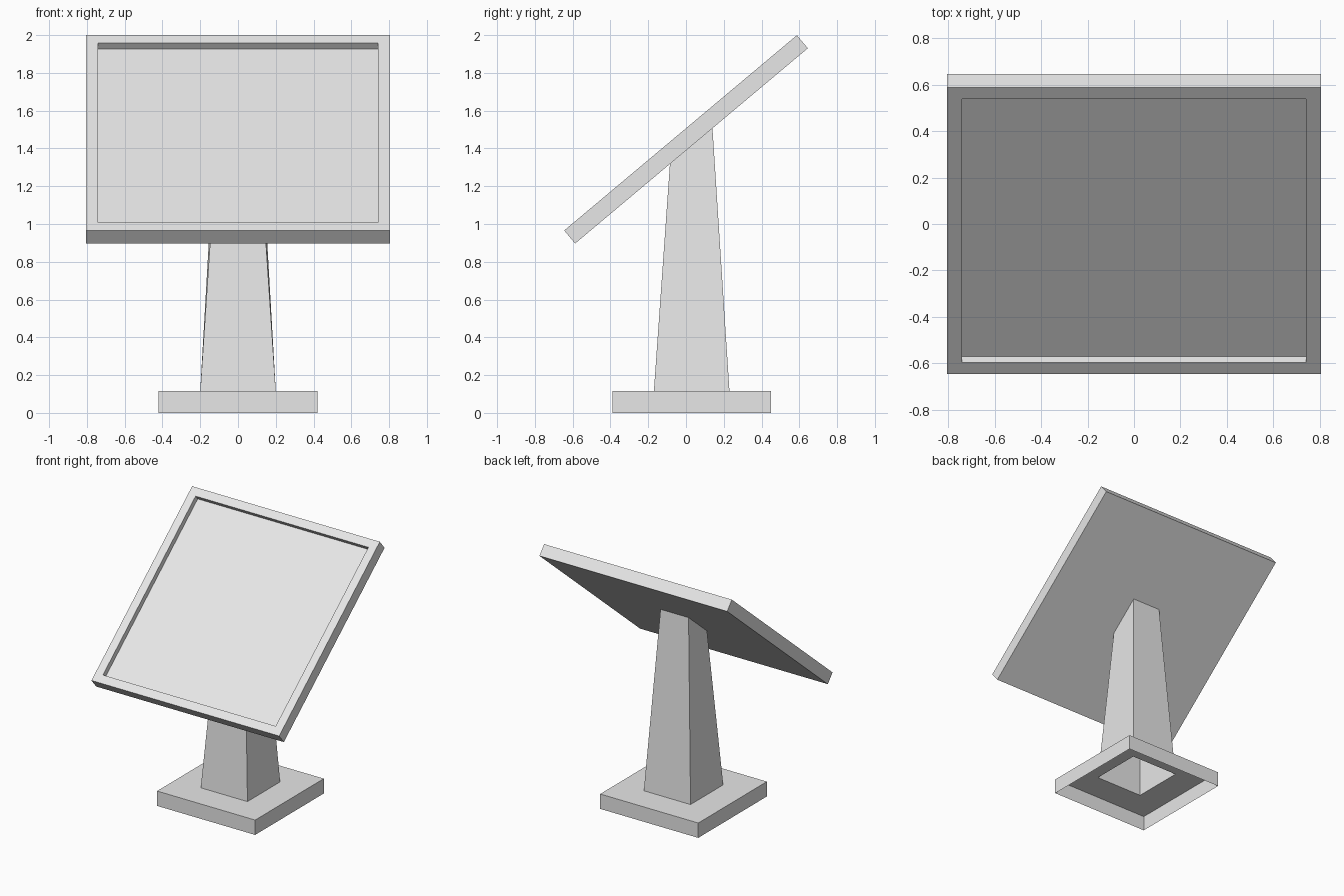
import bpy
import bmesh
from math import radians, tan
from mathutils import Matrix

if "Cube" in bpy.data.objects:
    bpy.data.objects.remove(bpy.data.objects["Cube"])

grey = bpy.data.materials.new("light_grey")
grey.diffuse_color = (0.8, 0.8, 0.8, 1)
grey.use_nodes = True
grey.node_tree.nodes["Principled BSDF"].inputs["Base Color"].default_value = grey.diffuse_color

TILT = radians(40)
SCREEN_Z = 1.448
THICK = 0.09
CENTRE_Y = 0.03


def rect(half, z, y=0.0):
    """Square ring, counter-clockwise seen from above."""
    return [(-half, y - half, z), (half, y - half, z),
            (half, y + half, z), (-half, y + half, z)]


def loft(name, rings, caps=False, matrix=None):
    """Join successive rings with quads, optionally closing both ends."""
    bm = bmesh.new()
    loops = [[bm.verts.new(p) for p in ring] for ring in rings]
    for a, b in zip(loops, loops[1:]):
        for i in range(len(a)):
            j = (i + 1) % len(a)
            bm.faces.new((a[i], a[j], b[j], b[i]))
    if caps:
        bm.faces.new(loops[0][::-1])
        bm.faces.new(loops[-1])
    if matrix:
        bm.transform(matrix)
    mesh = bpy.data.meshes.new(name)
    bm.to_mesh(mesh)
    bm.free()
    mesh.materials.append(grey)
    obj = bpy.data.objects.new(name, mesh)
    bpy.context.collection.objects.link(obj)
    return obj


# Hollow foot plate, open underneath and where the column stands
PLATE_TOP = 0.115
loft("base", [rect(0.42, 0, CENTRE_Y), rect(0.42, PLATE_TOP, CENTRE_Y),
              rect(0.2, PLATE_TOP, CENTRE_Y)])


# Tapered column, its top cut along the underside of the screen
def under_screen(x, y):
    return (x, y, SCREEN_Z - THICK / 2 / Matrix.Rotation(TILT, 3, 'X')[1][1] + y * tan(TILT))


column_top = [under_screen(x, y) for x, y in
              ((-0.12, -0.085), (0.12, -0.085), (0.12, 0.14), (-0.12, 0.14))]
loft("column", [rect(0.2, PLATE_TOP, CENTRE_Y), column_top])

# Tilted square screen with a recessed panel inside a narrow frame
HALF = 0.804
OPENING = 0.74
loft("screen", [rect(HALF, -THICK / 2), rect(HALF, THICK / 2),
                rect(OPENING, THICK / 2), rect(OPENING, THICK / 2 - 0.041)],
     caps=True,
     matrix=Matrix.Translation((0, 0, SCREEN_Z)) @ Matrix.Rotation(TILT, 4, 'X'))
